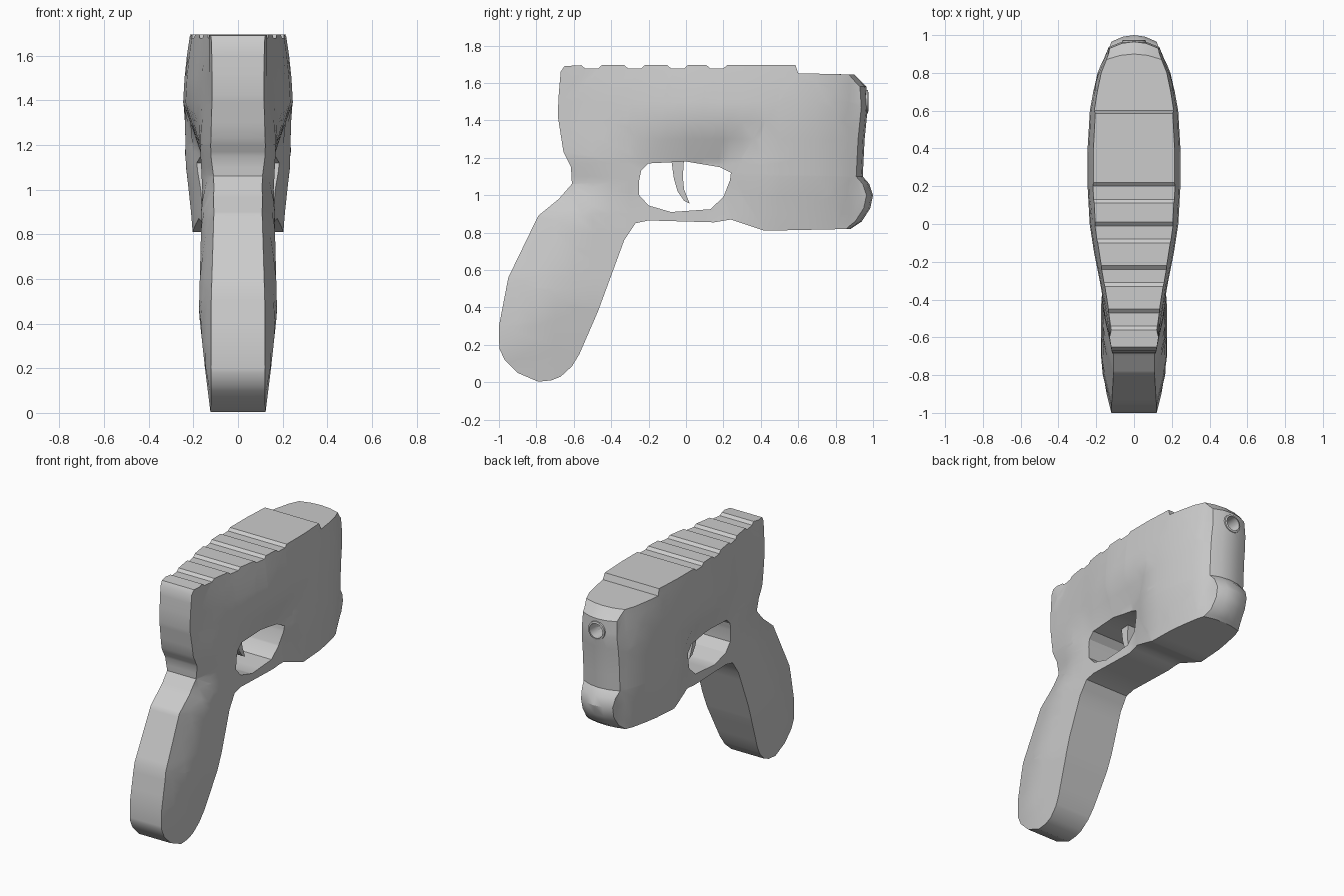
import bpy, bmesh, math
from mathutils import Vector

if "Cube" in bpy.data.objects:
    bpy.data.objects.remove(bpy.data.objects["Cube"])


def interp(t, pts):
    if t <= pts[0][0]:
        return pts[0][1]
    for (a, va), (b, vb) in zip(pts, pts[1:]):
        if t <= b:
            return va + (vb - va) * (t - a) / (b - a)
    return pts[-1][1]


def slab(loops, cuts_y=(), cuts_z=(), cuts_x=()):
    """Fill closed (y, z) loops, grid-cut the sides and extrude to x = -1..1."""
    bm = bmesh.new()
    edges = []
    for loop in loops:
        vs = [bm.verts.new((-1, y, z)) for y, z in loop]
        edges += [bm.edges.new((vs[i - 1], vs[i])) for i in range(len(vs))]
    bmesh.ops.triangle_fill(bm, edges=edges, use_beauty=True, normal=(1, 0, 0))

    def cut(co, no):
        bmesh.ops.bisect_plane(bm, geom=bm.verts[:] + bm.edges[:] + bm.faces[:],
                               dist=1e-4, plane_co=co, plane_no=no)
    for y in cuts_y:
        cut((0, y, 0), (0, 1, 0))
    for z in cuts_z:
        cut((0, 0, z), (0, 0, 1))
    res = bmesh.ops.extrude_face_region(bm, geom=bm.faces[:])
    for v in res["geom"]:
        if isinstance(v, bmesh.types.BMVert):
            v.co.x = 1
    for x in cuts_x:
        cut((x, 0, 0), (1, 0, 0))
    bmesh.ops.recalc_face_normals(bm, faces=bm.faces[:])
    return bm


def finish(bm, name, angle=30):
    me = bpy.data.meshes.new(name)
    bm.to_mesh(me)
    bm.free()
    ob = bpy.data.objects.new(name, me)
    bpy.context.collection.objects.link(ob)
    bpy.ops.object.select_all(action='DESELECT')
    bpy.context.view_layer.objects.active = ob
    ob.select_set(True)
    bpy.ops.object.shade_smooth_by_angle(angle=math.radians(angle))
    return ob


# Half-width of the body along its length and height, and of the grip
LENGTH = [(-.69, .115), (-.6, .13), (-.45, .155), (-.3, .182), (-.15, .212), (0, .235), (.2, .246),
          (.4, .246), (.6, .234), (.75, .207), (.88, .17), (.95, .14), (1, .13)]
HEIGHT = [(.81, .83), (1.1, .97), (1.4, 1), (1.55, .96), (1.7, .87)]
GRIP = [(0, .123), (.2, .148), (.45, .175), (.8, .166), (1.0, .16), (1.2, .17)]
BACK = [(0, -.85), (.2, -1), (.3, -1), (.56, -.95), (.89, -.79), (1.06, -.61), (1.24, -.66), (1.4, -.68)]
BACK_EDGE = [(0, .12), (.5, .12), (1, .105), (1.2, .12)]


def width(y, z):
    body = interp(y, LENGTH)
    if y > -.6:
        body *= interp(z, HEIGHT)
    edge = interp(z, BACK_EDGE)
    d = max(0, y - interp(z, BACK))
    grip = min(edge + .25 * d, interp(z, GRIP))
    # scooped trigger area blends grip width into body width
    f = max(interp(z, [(1.17, 0), (1.39, 1)]), interp(y, [(.18, 0), (.42, 1)]))
    return grip + (body - grip) * f


# Side profile: ribbed top, nose, underside, grip
top = [(-.67, 1.66), (-.65, 1.69)]
for y in (-.55, -.32, -.09, .12):
    top += [(y - .01, 1.695), (y + .01, 1.678), (y + .08, 1.678), (y + .1, 1.695)]
nose = [(.585, 1.695), (.6, 1.652), (.9, 1.645), (.965, 1.58), (.972, 1.47), (.955, 1.3), (.945, 1.1),
        (.98, 1.06), (1.0, 1.0), (.985, .93), (.94, .86), (.88, .82)]
under = [(.8, .818), (.42, .81), (.24, .87), (.15, .855), (-.2, .865), (-.27, .85), (-.33, .76)]
grip = [(-.4, .57), (-.47, .38), (-.57, .15), (-.61, .085), (-.67, .03), (-.72, .01), (-.79, .003),
        (-.9, .05), (-.97, .12), (-.998, .18), (-1, .3), (-.95, .56), (-.79, .89), (-.68, .98),
        (-.61, 1.06), (-.615, 1.15), (-.655, 1.23), (-.685, 1.42), (-.682, 1.52)]
hole = [(-.25, 1.08), (-.24, 1.13), (-.2, 1.17), (0, 1.18), (.18, 1.15), (.24, 1.12), (.235, 1.08),
        (.2, .99), (.13, .925), (-.08, .91), (-.2, .945), (-.25, 1.0)]

bm = slab([top + nose + under + grip, hole],
          [-.9 + .1 * i for i in range(19)],
          [.1 + .1 * i for i in range(13)] + [1.17, 1.39, 1.5, 1.6], [-.5, 0, .5])
for v in bm.verts:
    s, y, z = v.co
    v.co.x = s * width(y, z)
    if y > .8 and z > .8:                      # rounded nose
        v.co.y -= .035 * s * s * min(1, (y - .8) / .12)
body = finish(bm, "body")

# Muzzle bore
bpy.ops.mesh.primitive_cylinder_add(vertices=16, radius=.05, depth=.4, location=(0, .95, 1.5),
                                    rotation=(math.pi / 2, 0, 0))
cutter = bpy.context.object
cutter.name = "bore_cutter"
cutter.hide_render = True
mod = body.modifiers.new("bore", 'BOOLEAN')
mod.operation, mod.object, mod.solver = 'DIFFERENCE', cutter, 'EXACT'
bpy.context.view_layer.objects.active = body
bpy.ops.object.modifier_apply(modifier=mod.name)
bpy.data.objects.remove(cutter)

# Muzzle ring, turned about the bore axis
bm = bmesh.new()
ring = [bm.verts.new((r, y, 1.5)) for r, y in ((.068, .92), (.062, .972), (.05, .975), (.048, .9))]
edges = [bm.edges.new(p) for p in zip(ring, ring[1:])]
bmesh.ops.spin(bm, geom=ring + edges, cent=(0, 0, 1.5), axis=(0, 1, 0),
               angle=math.tau, steps=16, use_duplicate=False)
bmesh.ops.remove_doubles(bm, verts=bm.verts[:], dist=1e-4)
bmesh.ops.recalc_face_normals(bm, faces=bm.faces[:])
finish(bm, "muzzle_ring")

# Trigger
bm = slab([[(-.08, 1.2), (-.01, 1.2), (-.017, 1.1), (-.01, 1.03), (.02, .955), (-.01, .97),
            (-.045, 1.02), (-.065, 1.09)]])
for v in bm.verts:
    v.co.x *= .04
finish(bm, "trigger")
